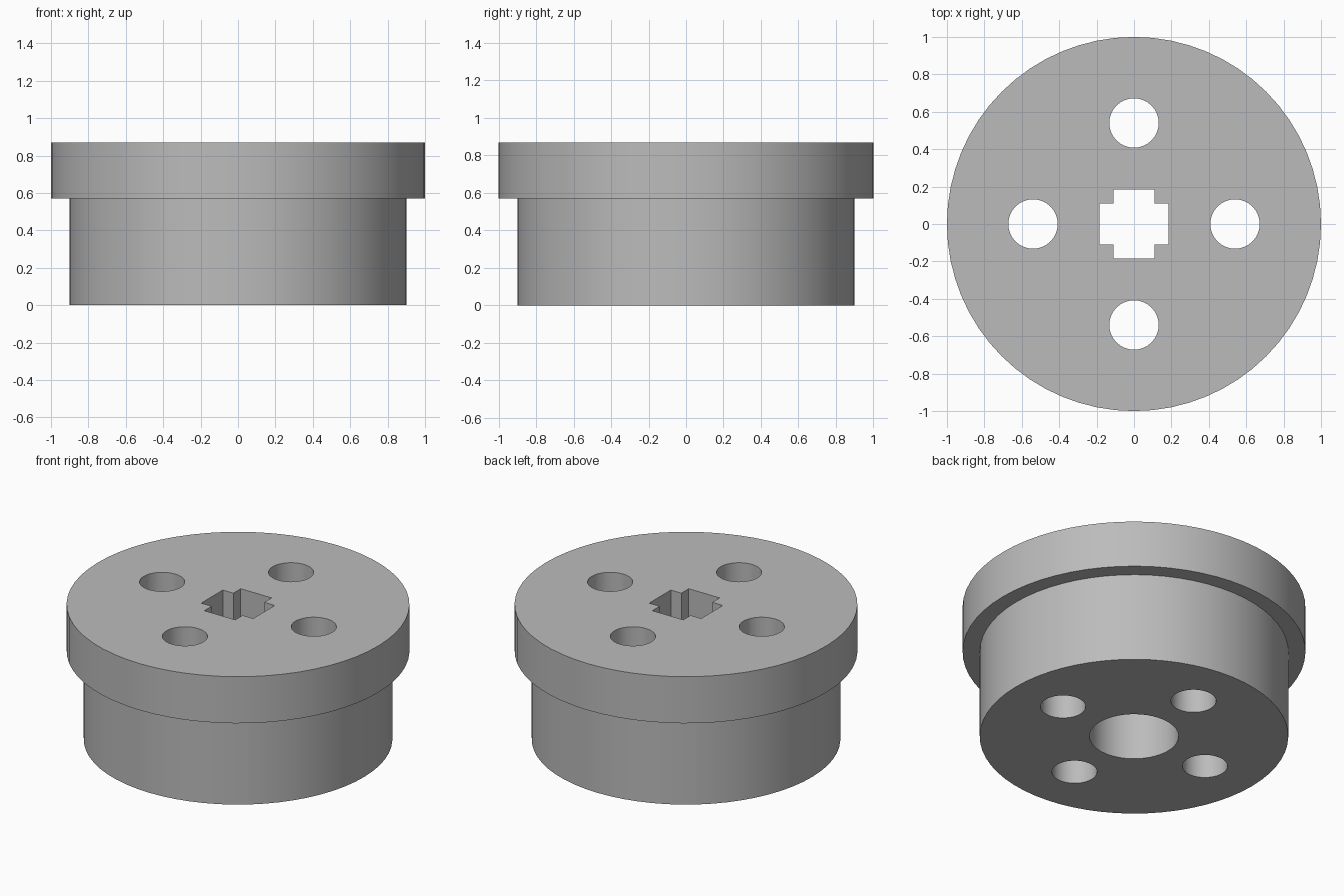
import bpy, bmesh, math

if "Cube" in bpy.data.objects:
    bpy.data.objects.remove(bpy.data.objects["Cube"], do_unlink=True)

HEIGHT, SHOULDER = 0.87, 0.57
FLANGE_R, BODY_R = 1.0, 0.9
BORE_R, BOLT_R, BOLT_RING = 0.26, 0.132, 0.54
ARM_LENGTH, ARM_HALF = 0.185, 0.11

grey = bpy.data.materials.new("plain grey")
grey.use_nodes = True
colour = (0.5, 0.5, 0.5, 1)
grey.diffuse_color = colour
grey.node_tree.nodes["Principled BSDF"].inputs["Base Color"].default_value = colour


def circle(radius, count, x=0, y=0):
    steps = [math.tau * i / count for i in range(count)]
    return [(x + radius * math.cos(a), y + radius * math.sin(a)) for a in steps]


def loft(name, sections):
    """Solid skinned through (outline, height) sections from bottom to top."""
    bm = bmesh.new()
    rings = [[bm.verts.new((x, y, z)) for x, y in outline] for outline, z in sections]
    for low, high in zip(rings, rings[1:]):
        for i in range(len(low)):
            j = (i + 1) % len(low)
            bm.faces.new((low[i], low[j], high[j], high[i]))
    bm.faces.new(rings[0][::-1])
    bm.faces.new(rings[-1])
    mesh = bpy.data.meshes.new(name)
    bm.to_mesh(mesh)
    bm.free()
    mesh.materials.append(grey)
    obj = bpy.data.objects.new(name, mesh)
    bpy.context.collection.objects.link(obj)
    return obj


# Stepped round body with the wider flange on top
rim, wall = circle(FLANGE_R, 64), circle(BODY_R, 64)
hub = loft("flanged_hub", [(wall, 0), (wall, SHOULDER), (rim, SHOULDER), (rim, HEIGHT)])

# Cross-shaped socket through the flange
quarter = [(ARM_LENGTH, -ARM_HALF), (ARM_LENGTH, ARM_HALF), (ARM_HALF, ARM_HALF)]
cross = []
for turn in range(4):
    cross += quarter
    quarter = [(-y, x) for x, y in quarter]
cutters = [loft("cross_socket_cutter", [(cross, SHOULDER - 0.1), (cross, HEIGHT + 0.1)])]

# Round bore rising from below to meet the socket
bore = circle(BORE_R, 48)
cutters.append(loft("bore_cutter", [(bore, -0.1), (bore, SHOULDER)]))

# Four through holes on a ring
for k in range(4):
    angle = k * math.pi / 2
    hole = circle(BOLT_R, 32, BOLT_RING * math.cos(angle), BOLT_RING * math.sin(angle))
    cutters.append(loft("bolt_hole_cutter", [(hole, -0.1), (hole, HEIGHT + 0.1)]))

# Cut the openings, then discard the cutters
bpy.context.view_layer.objects.active = hub
hub.select_set(True)
for cutter in cutters:
    cutter.hide_render = True
    cut = hub.modifiers.new("cut", "BOOLEAN")
    cut.operation = "DIFFERENCE"
    cut.solver = "EXACT"
    cut.object = cutter
    bpy.ops.object.modifier_apply(modifier=cut.name)
    bpy.data.objects.remove(cutter, do_unlink=True)

bpy.ops.object.shade_smooth_by_angle(angle=math.radians(30))
